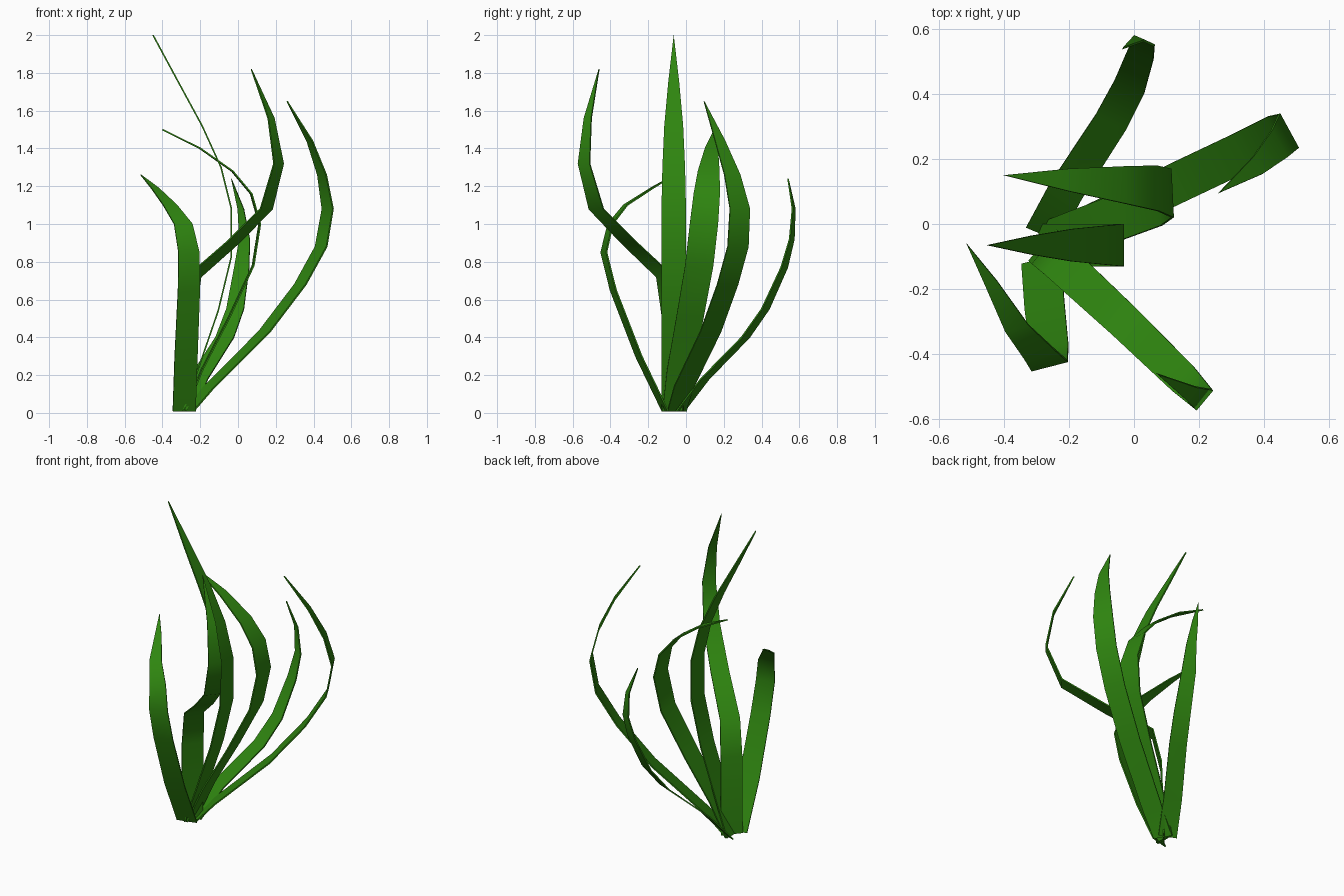
import bpy
from mathutils import Vector

leaf = bpy.data.materials.new("leaf green")
leaf.diffuse_color = (0.028, 0.235, 0.005, 1)


def blade(name, across, pts):
    """Thin grass blade: pts are (x, y, z, width), ending in a pointed tip."""
    side = Vector((*across, 0)).normalized()
    verts, faces = [], []
    for x, y, z, w in pts[:-1]:
        c = Vector((x, y, z))
        verts += [c - side * w / 2, c + side * w / 2]
    verts.append(Vector(pts[-1][:3]))
    n = len(pts) - 1
    for i in range(n - 1):
        a = 2 * i
        faces.append((a, a + 1, a + 3, a + 2))
    faces.append((2 * n - 2, 2 * n - 1, 2 * n))
    me = bpy.data.meshes.new(name)
    me.from_pydata(verts, [], faces)
    me.materials.append(leaf)
    ob = bpy.data.objects.new(name, me)
    bpy.context.collection.objects.link(ob)
    mod = ob.modifiers.new("thickness", 'SOLIDIFY')
    mod.thickness = 0.008
    mod.offset = 0
    bpy.ops.object.select_all(action='DESELECT')
    ob.select_set(True)
    bpy.context.view_layer.objects.active = ob
    bpy.ops.object.modifier_apply(modifier=mod.name)
    bpy.ops.object.shade_smooth_by_angle(angle=0.8)


# tallest blade, arching to the left
blade("tall_blade", (0, 1), [
    (-.29, -.065, .01, .13), (-.215, -.065, .22, .13), (-.105, -.065, .54, .13),
    (-.037, -.065, .82, .13), (-.035, -.065, 1.08, .13), (-.09, -.065, 1.3, .12),
    (-.19, -.065, 1.52, .10), (-.315, -.065, 1.75, .058), (-.45, -.065, 2.0, 0)])

# blade arching over the middle
blade("arching_blade", (-.05, 1), [
    (-.28, -.06, .01, .13), (-.19, -.03, .23, .14), (-.05, .02, .5, .145),
    (.08, .07, .78, .15), (.115, .095, 1.0, .15), (.07, .11, 1.16, .14),
    (-.03, .12, 1.28, .115), (-.2, .135, 1.4, .07), (-.4, .15, 1.5, 0)])

# long blade sweeping right
blade("right_blade", (-.06, .11), [
    (-.26, -.05, .01, .11), (-.15, -.01, .14, .12), (.14, .13, .43, .125),
    (.33, .22, .68, .125), (.44, .275, .88, .125), (.475, .285, 1.08, .12),
    (.445, .245, 1.26, .095), (.38, .18, 1.44, .06), (.26, .095, 1.65, 0)])

# kinked blade leaning to the front right
blade("kinked_blade", (.64, .77), [
    (-.28, -.065, .01, .13), (-.27, -.075, .5, .13), (-.235, -.11, .72, .12),
    (-.03, -.30, .90, .11), (.15, -.475, 1.08, .10), (.215, -.54, 1.32, .08),
    (.175, -.52, 1.56, .05), (.07, -.46, 1.82, 0)])

# short front blade curling back to the left
blade("front_blade", (.97, .25), [
    (-.285, -.11, .01, .125), (-.275, -.25, .3, .125), (-.26, -.385, .65, .12),
    (-.26, -.435, .85, .115), (-.29, -.40, 1.0, .10), (-.36, -.32, 1.10, .075),
    (-.44, -.18, 1.19, .04), (-.515, -.06, 1.26, 0)])

# short back blade
blade("back_blade", (.9, -.38), [
    (-.28, -.03, .01, .11), (-.21, .10, .18, .11), (-.07, .315, .4, .105),
    (-.015, .42, .55, .10), (.02, .52, .77, .085), (.035, .56, .92, .06),
    (.015, .57, 1.08, .035), (-.035, .54, 1.24, 0)])
